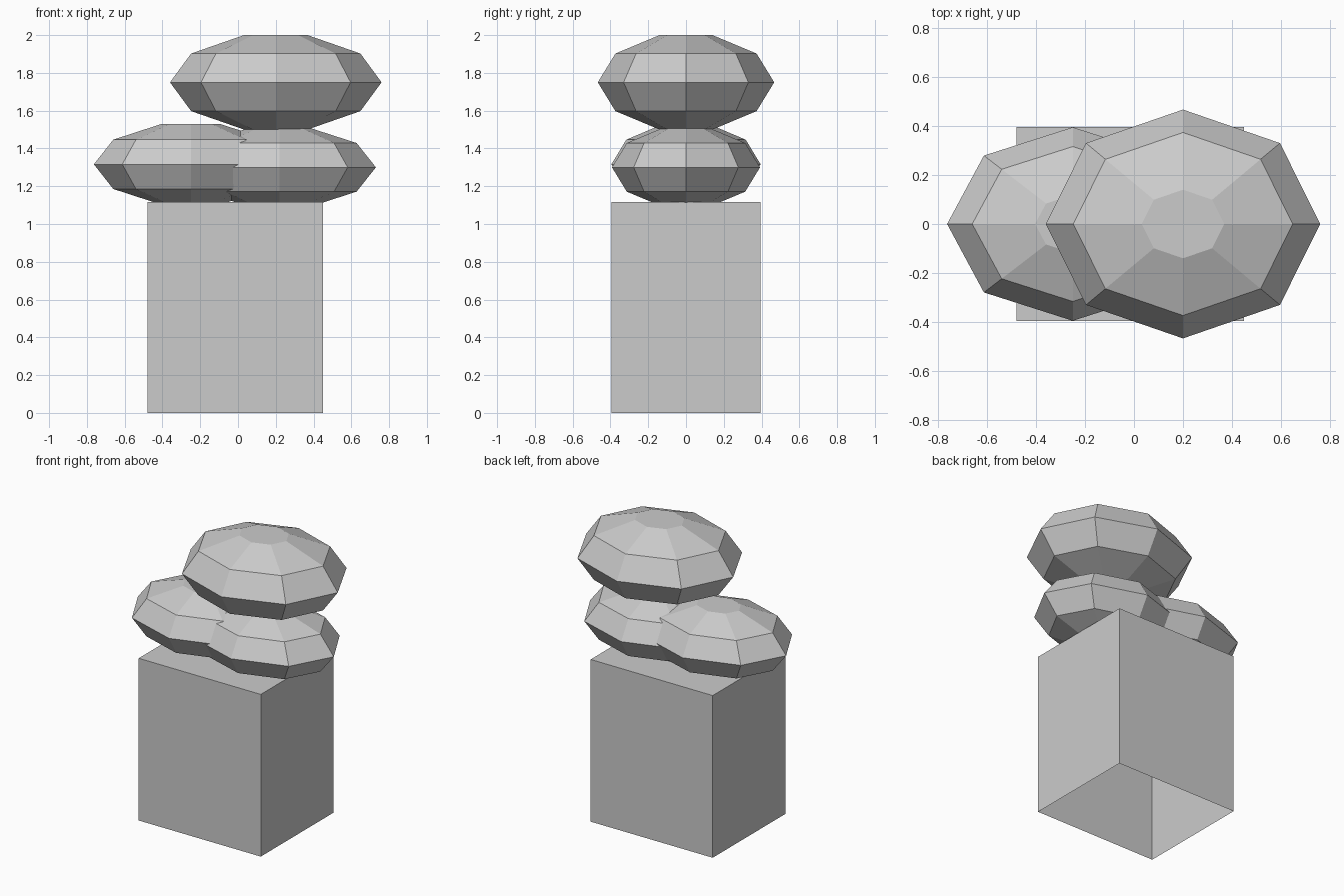
import bpy
import bmesh
from math import cos, sin, tau

cube = bpy.data.objects.get("Cube")
if cube:
    bpy.data.objects.remove(cube, do_unlink=True)

grey = bpy.data.materials.new("stone_grey")
grey.use_nodes = True
colour = (0.6, 0.6, 0.6, 1)
grey.diffuse_color = colour
grey.node_tree.nodes["Principled BSDF"].inputs["Base Color"].default_value = colour

# Stone cross-section as (radius, height) factors, bottom to top
PROFILE = [(0.3, -1), (0.8, -0.61), (1, 0), (0.8, 0.61), (0.3, 1)]
SIDES = 8


def finish(name, bm):
    mesh = bpy.data.meshes.new(name)
    bm.to_mesh(mesh)
    bm.free()
    mesh.materials.append(grey)
    obj = bpy.data.objects.new(name, mesh)
    bpy.context.collection.objects.link(obj)
    return obj


def stone(name, centre, radii):
    """Flattened eight-sided boulder with flat caps."""
    bm = bmesh.new()
    rings = []
    for r, h in PROFILE:
        rings.append([bm.verts.new((centre[0] + radii[0] * r * cos(tau * i / SIDES),
                                    centre[1] + radii[1] * r * sin(tau * i / SIDES),
                                    centre[2] + radii[2] * h)) for i in range(SIDES)])
    for low, high in zip(rings, rings[1:]):
        for i in range(SIDES):
            j = (i + 1) % SIDES
            bm.faces.new((low[i], low[j], high[j], high[i]))
    bm.faces.new(rings[0][::-1])
    bm.faces.new(rings[-1])
    return finish(name, bm)


# Pedestal block, open underneath
bm = bmesh.new()
bmesh.ops.create_cube(bm, size=1)
bm.normal_update()
bmesh.ops.delete(bm, geom=[f for f in bm.faces if f.normal.z < -0.5], context="FACES")
bmesh.ops.scale(bm, vec=(0.93, 0.79, 1.117), verts=bm.verts)
bmesh.ops.translate(bm, vec=(-0.015, 0, 0.5585), verts=bm.verts)
finish("pedestal_block", bm)

# Stacked stones
stone("lower_right_stone", (-0.25, 0, 1.316), (0.513, 0.395, 0.214))
stone("lower_left_stone", (0.22, 0, 1.3), (0.51, 0.392, 0.211))
stone("top_stone", (0.2, 0, 1.75), (0.56, 0.467, 0.25))
